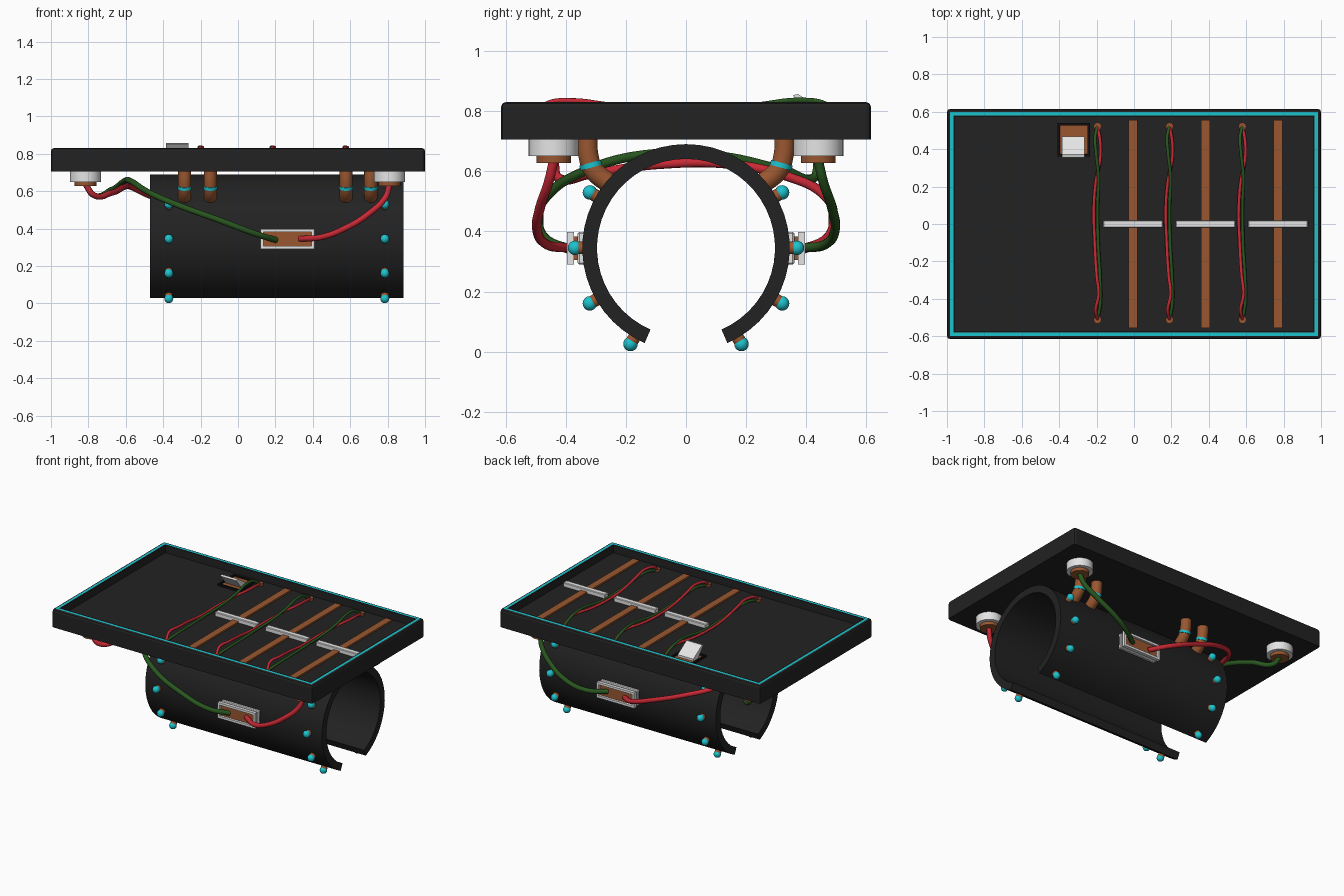
import bpy, bmesh, math
from mathutils import Vector, Matrix

if "Cube" in bpy.data.objects:
    bpy.data.objects.remove(bpy.data.objects["Cube"])


def material(name, rgb):
    m = bpy.data.materials.new(name)
    m.diffuse_color = (*rgb, 1)
    m.use_nodes = True
    m.node_tree.nodes["Principled BSDF"].inputs["Base Color"].default_value = m.diffuse_color
    return m


DARK = material("charcoal", (0.016, 0.016, 0.016))
BLACK = material("black", (0.005, 0.005, 0.005))
CYAN = material("cyan", (0.012, 0.55, 0.62))
BROWN = material("copper brown", (0.32, 0.095, 0.03))
WHITE = material("white", (0.78, 0.78, 0.78))
RED = material("red", (0.58, 0.022, 0.035))
GREEN = material("green", (0.022, 0.095, 0.014))


def finish(name, bm, mats, smooth=False):
    bmesh.ops.recalc_face_normals(bm, faces=bm.faces)
    me = bpy.data.meshes.new(name)
    bm.to_mesh(me)
    bm.free()
    for m in mats:
        me.materials.append(m)
    ob = bpy.data.objects.new(name, me)
    bpy.context.collection.objects.link(ob)
    if smooth:
        bpy.ops.object.select_all(action='DESELECT')
        ob.select_set(True)
        bpy.context.view_layer.objects.active = ob
        bpy.ops.object.shade_smooth_by_angle(angle=math.radians(35))
    return ob


def box_bm(lo, hi):
    lo, hi = Vector(lo), Vector(hi)
    bm = bmesh.new()
    bmesh.ops.create_cube(bm, size=1, matrix=Matrix.Translation((lo + hi) / 2) @ Matrix.Diagonal((*(hi - lo), 1)))
    bm.normal_update()
    return bm


def box(name, lo, hi, mat, bevel=0.0):
    bm = box_bm(lo, hi)
    if bevel:
        bmesh.ops.bevel(bm, geom=bm.edges[:], offset=bevel, segments=1, affect='EDGES')
    return finish(name, bm, [mat])


def inset(bm, face, thickness, depth=0.0):
    return bmesh.ops.inset_region(bm, faces=[face], thickness=thickness, depth=depth)["faces"]


def rod(name, a, b, r, mat, seg=24):
    a, b = Vector(a), Vector(b)
    bm = bmesh.new()
    rot = (b - a).to_track_quat('Z', 'Y').to_matrix().to_4x4()
    bmesh.ops.create_cone(bm, cap_ends=True, segments=seg, radius1=r, radius2=r,
                          depth=(b - a).length, matrix=Matrix.Translation((a + b) / 2) @ rot)
    return finish(name, bm, [mat], True)


def ball(name, c, r, mat):
    bm = bmesh.new()
    bmesh.ops.create_uvsphere(bm, u_segments=16, v_segments=10, radius=r, matrix=Matrix.Translation(c))
    return finish(name, bm, [mat], True)


def cable(name, pts, r, mat):
    cu = bpy.data.curves.new(name, 'CURVE')
    cu.dimensions = '3D'
    cu.bevel_depth, cu.bevel_resolution, cu.resolution_u = r, 3, 10
    cu.use_fill_caps = True
    sp = cu.splines.new('BEZIER')
    sp.bezier_points.add(len(pts) - 1)
    for bp, p in zip(sp.bezier_points, pts):
        bp.co = p
        bp.handle_left_type = bp.handle_right_type = 'AUTO'
    cu.materials.append(mat)
    ob = bpy.data.objects.new(name, cu)
    bpy.context.collection.objects.link(ob)
    bpy.ops.object.select_all(action='DESELECT')
    ob.select_set(True)
    bpy.context.view_layer.objects.active = ob
    bpy.ops.object.convert(target='MESH')


# Tray: bevelled slab, cyan line set in the rim, sunken floor
FLOOR = 0.777
bm = box_bm((-1, -0.615, 0.705), (1, 0.615, 0.83))
edges = [e for e in bm.edges if max(v.co.z for v in e.verts) > 0.8]
bmesh.ops.bevel(bm, geom=edges, offset=0.016, segments=2, profile=0.5, affect='EDGES')
bm.normal_update()
top = max(bm.faces, key=lambda f: f.calc_center_median().z + f.calc_area() * 0.01)
inset(bm, top, 0.001)
for f in inset(bm, top, 0.024):
    f.material_index = 1
inset(bm, top, 0.01)
inset(bm, top, 0.001, FLOOR - 0.83)
finish("tray", bm, [DARK, CYAN])

# Copper strips and white bars on the tray floor
for i, x in enumerate((-0.005, 0.382, 0.77)):
    box(f"copper_strip_{i}", (x - 0.024, -0.555, FLOOR - 0.01), (x + 0.024, 0.555, 0.788), BROWN)
    box(f"white_bar_{i}", (x - 0.16, -0.019, FLOOR - 0.01), (x + 0.16, 0.019, 0.805), WHITE, 0.004)

# Twisted wire pairs on the tray
red = [(0.005, -0.51, 0.785), (-0.005, -0.46, 0.825), (0.01, -0.38, 0.834), (0.0, -0.27, 0.822),
       (-0.01, -0.1, 0.80), (-0.015, 0.08, 0.797), (-0.005, 0.22, 0.80), (0.02, 0.36, 0.805),
       (0.018, 0.45, 0.80), (0.005, 0.52, 0.785)]
green = [(0.008, -0.50, 0.785), (0.02, -0.42, 0.80), (0.018, -0.28, 0.80), (0.008, -0.1, 0.797),
         (0.005, 0.1, 0.80), (0.01, 0.25, 0.822), (-0.003, 0.38, 0.836), (-0.008, 0.46, 0.825),
         (0.003, 0.52, 0.785)]
for i, x in enumerate((-0.2, 0.185, 0.575)):
    for label, pts, mat in (("red", red, RED), ("green", green, GREEN)):
        cable(f"tray_wire_{label}_{i}", [(x + p[0], p[1], p[2]) for p in pts], 0.009, mat)
    for y in (-0.512, 0.522):
        rod("wire_terminal", (x + 0.005, y, FLOOR - 0.01), (x + 0.005, y, 0.793), 0.021, BROWN, 12)

# Rocker switch: black frame, brown base, tilted white lever
bm = box_bm((-0.41, 0.36, FLOOR - 0.01), (-0.235, 0.54, 0.79))
top = max(bm.faces, key=lambda f: f.calc_center_median().z)
inset(bm, top, 0.018)
inset(bm, top, 0.001, -0.01)
top.material_index = 1
finish("switch_frame", bm, [BLACK, BROWN])
prof = [(0.355, 0.852), (0.372, 0.857), (0.468, 0.795), (0.468, 0.775), (0.42, 0.775)]
bm = bmesh.new()
f = bm.faces.new([bm.verts.new((-0.384, y, z)) for y, z in prof])
ext = bmesh.ops.extrude_face_region(bm, geom=[f])["geom"]
bmesh.ops.translate(bm, verts=[v for v in ext if isinstance(v, bmesh.types.BMVert)], vec=(0.12, 0, 0))
if f.is_valid is False or len(bm.faces) < 7:
    bm.faces.new([v for v in bm.verts if v.co.x < -0.38])
finish("switch_lever", bm, [WHITE])

# Open cuff: C-shaped tube along x with a gap at the bottom
CZ, RO, RI, N = 0.345, 0.345, 0.296, 44
bm = bmesh.new()
rings = []
for k in range(N + 1):
    a = math.radians(-90 + 23.5 + (360 - 47) * k / N)
    rings.append([bm.verts.new((x, r * math.cos(a), CZ + r * math.sin(a)))
                  for x, r in ((-0.47, RO), (0.885, RO), (0.885, RI), (-0.47, RI))])
for a, b in zip(rings, rings[1:]):
    for j in range(4):
        bm.faces.new((a[j], a[(j + 1) % 4], b[(j + 1) % 4], b[j]))
bm.faces.new(rings[0])
bm.faces.new(rings[-1])
finish("cuff", bm, [DARK], True)

for s in (-1, 1):
    # Studs around the cuff ends
    for x in (-0.37, 0.785):
        for deg in (30, 0, -30, -60):
            d = Vector((0, s * math.cos(math.radians(deg)), math.sin(math.radians(deg))))
            c = Vector((x, 0, CZ))
            rod("stud_base", c + d * 0.335, c + d * 0.362, 0.021, BROWN, 16)
            ball("stud", c + d * 0.369, 0.024, CYAN)

    # Bent struts with cyan rings
    for x in (-0.285, -0.148, 0.578, 0.71):
        cable("strut", [(x, s * 0.328, 0.71), (x, s * 0.324, 0.65), (x, s * 0.308, 0.605),
                        (x, s * 0.255, 0.558)], 0.035, BROWN)
        rod("strut_ring", (x, s * 0.319, 0.628), (x, s * 0.3145, 0.612), 0.0375, CYAN)

    # Round sockets beneath the tray corners
    for x in (-0.815, 0.81):
        rod("round_socket", (x, s * 0.44, 0.65), (x, s * 0.44, 0.71), 0.083, WHITE, 32)
        rod("socket_core", (x, s * 0.44, 0.628), (x, s * 0.44, 0.66), 0.058, BROWN, 32)

    # Flanged side socket on the cuff
    def span(a, b):
        return sorted((s * a, s * b))
    y0, y1 = span(0.335, 0.36)
    box("side_socket_base", (0.12, y0, 0.29), (0.408, y1, 0.398), WHITE, 0.005)
    y0, y1 = span(0.35, 0.376)
    box("side_socket_core", (0.135, y0, 0.305), (0.393, y1, 0.383), BROWN)
    y0, y1 = span(0.373, 0.396)
    bm = box_bm((0.12, y0, 0.29), (0.408, y1, 0.398))
    front = max(bm.faces, key=lambda f: s * f.calc_center_median().y)
    inset(bm, front, 0.022)
    inset(bm, front, 0.001, -0.014)
    front.material_index = 1
    finish("side_socket_frame", bm, [WHITE, BROWN])

    # Long cables: one to the near corner, one crossing behind the cuff end
    near, far = (RED, GREEN) if s < 0 else (GREEN, RED)
    cable("near_cable", [(0.81, s * 0.44, 0.635), (0.79, s * 0.455, 0.57), (0.70, s * 0.485, 0.48),
                         (0.57, s * 0.495, 0.40), (0.45, s * 0.46, 0.355),
                         (0.33, s * 0.38, 0.345)], 0.016, near)
    h = 0.03 if s < 0 else 0.0
    cable("crossing_cable", [(0.205, s * 0.38, 0.338), (0.10, s * 0.46, 0.37), (-0.10, s * 0.49, 0.445),
                             (-0.32, s * 0.455, 0.525), (-0.47, s * 0.36, 0.575 + h * 0.5),
                             (-0.57, s * 0.16, 0.622 + h), (-0.61, s * -0.1, 0.622 + h),
                             (-0.68, s * -0.32, 0.59 + h * 0.5), (-0.77, s * -0.425, 0.578),
                             (-0.815, s * -0.44, 0.635)], 0.016, far)
